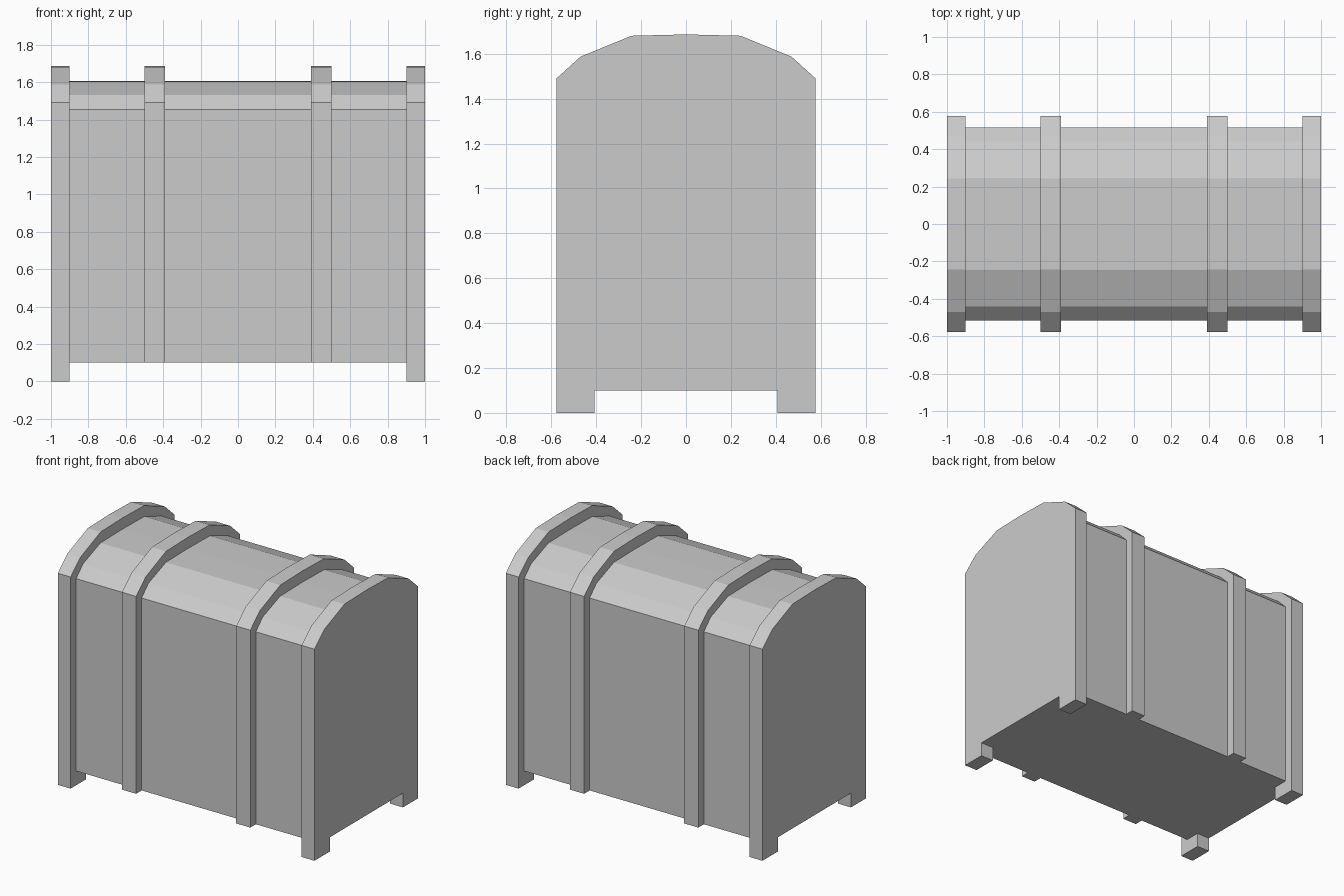
import bpy, bmesh
from mathutils import Vector

if "Cube" in bpy.data.objects:
    bpy.data.objects.remove(bpy.data.objects["Cube"])

FLOOR = 0.10


def mirrored(half):
    """Complete a right-half (y, z) outline, listed bottom to top, across y = 0."""
    return half + [(-y, z) for y, z in reversed(half) if y > 0]


def extrude_x(name, outline, x0, x1):
    """Solid prism from a (y, z) outline running from x0 to x1."""
    bm = bmesh.new()
    face = bm.faces.new([bm.verts.new((x0, y, z)) for y, z in outline])
    ext = bmesh.ops.extrude_face_region(bm, geom=[face])
    verts = [g for g in ext["geom"] if isinstance(g, bmesh.types.BMVert)]
    bmesh.ops.translate(bm, verts=verts, vec=Vector((x1 - x0, 0, 0)))
    bmesh.ops.recalc_face_normals(bm, faces=bm.faces)
    mesh = bpy.data.meshes.new(name)
    bm.to_mesh(mesh)
    bm.free()
    obj = bpy.data.objects.new(name, mesh)
    bpy.context.collection.objects.link(obj)
    return obj


# Faceted arched outlines: chest body and the thicker bands around it
body = mirrored([(0.515, FLOOR), (0.515, 1.455), (0.44, 1.53),
                 (0.245, 1.603), (0, 1.607)])
arch = [(0.577, 1.49), (0.47, 1.587), (0.243, 1.68), (0, 1.686)]
band = mirrored([(0.577, FLOOR)] + arch)

# Chest body with barrel lid
extrude_x("chest_body", body, -0.9, 0.9)

# Raised straps: open hoops that hug the body
hoop = band + list(reversed(body))

# End panels: full arch with two feet and a notch between them
end = mirrored([(0.407, FLOOR), (0.407, 0), (0.577, 0)] + arch)

for side, s in (("left", -1), ("right", 1)):
    extrude_x(side + "_strap", hoop, s * 0.39, s * 0.5)
    extrude_x(side + "_end_panel", end, s * 0.9, s * 1.0)
